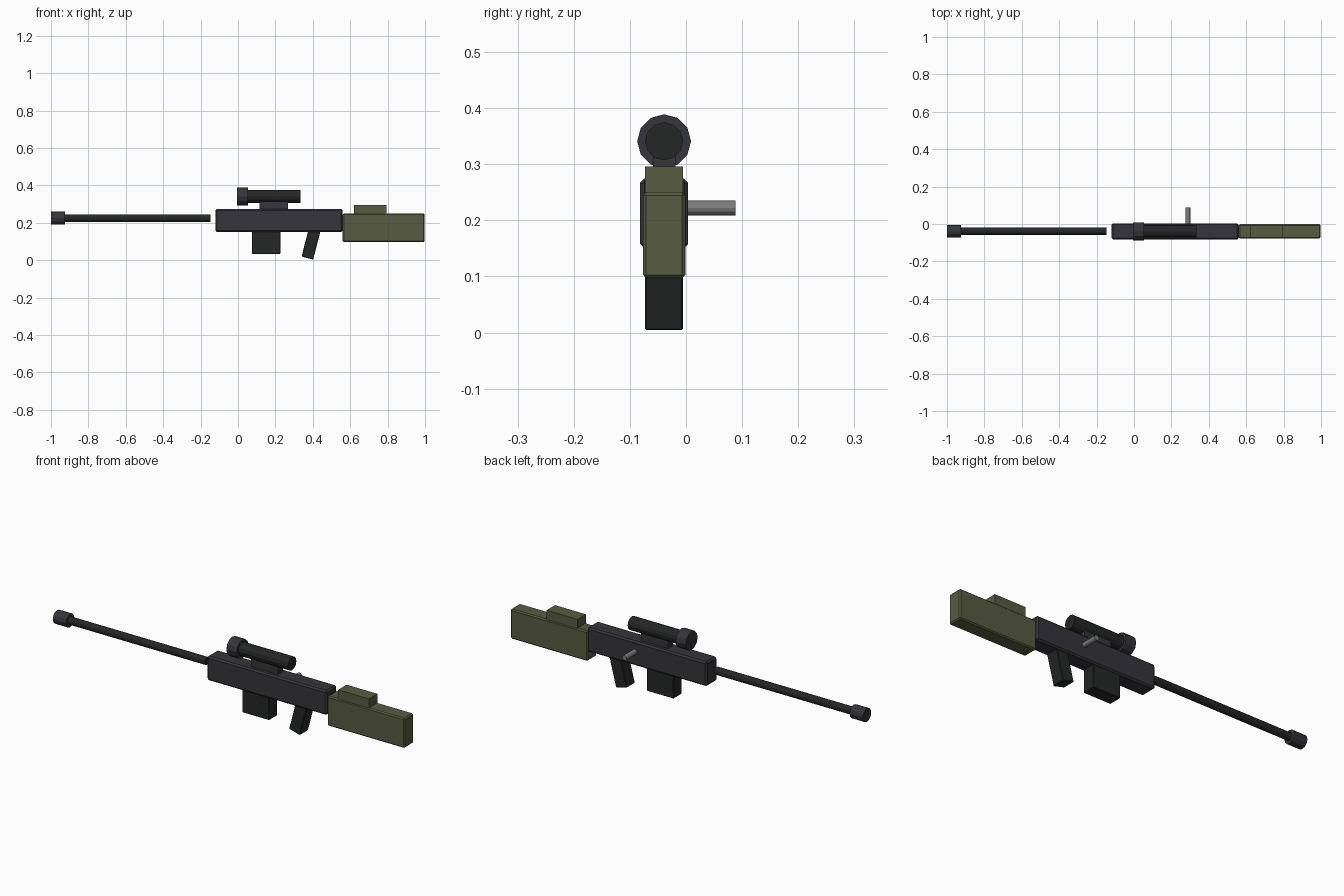
import bpy
from math import radians, pi
from mathutils import Matrix

if "Cube" in bpy.data.objects:
    bpy.data.objects.remove(bpy.data.objects["Cube"])

Y = -0.039  # centre plane of the gun


def material(name, rgb):
    m = bpy.data.materials.new(name)
    m.diffuse_color = (*rgb, 1)
    m.use_nodes = True
    m.node_tree.nodes["Principled BSDF"].inputs["Base Color"].default_value = m.diffuse_color
    return m


GUNMETAL = material("gunmetal", (0.035, 0.035, 0.043))
BLACK = material("black", (0.018, 0.020, 0.019))
OLIVE = material("olive", (0.095, 0.105, 0.052))
STEEL = material("steel", (0.2, 0.2, 0.21))


def finish(name, mat, bevel=0):
    ob = bpy.context.object
    ob.name = name
    ob.data.materials.append(mat)
    if bevel:
        mod = ob.modifiers.new("bevel", 'BEVEL')
        mod.width, mod.segments = bevel, 1
    return ob


def box(name, x, z, width, mat, bevel=0.0, tilt=0):
    """Box spanning x and z ranges, centred on the gun's plane."""
    bpy.ops.mesh.primitive_cube_add(size=1)
    ob = bpy.context.object
    ob.data.transform(Matrix.Diagonal((x[1] - x[0], width, z[1] - z[0], 1)))
    ob.location = ((x[0] + x[1]) / 2, Y, (z[0] + z[1]) / 2)
    ob.rotation_euler.y = tilt
    return finish(name, mat, bevel)


def tube(name, x0, x1, z, r, mat):
    """Twelve-sided cylinder lying along x."""
    bpy.ops.mesh.primitive_cylinder_add(vertices=12, radius=r, depth=x1 - x0,
                                        location=((x0 + x1) / 2, Y, z),
                                        rotation=(0, pi / 2, 0))
    return finish(name, mat)


# Body and stock
box("receiver", (-0.12, 0.56), (0.15, 0.275), 0.086, GUNMETAL, 0.008)
box("stock", (0.56, 0.998), (0.097, 0.25), 0.076, OLIVE, 0.006)
box("cheek_rest", (0.62, 0.795), (0.235, 0.296), 0.068, OLIVE)

# Magazine and raked grip
box("magazine", (0.074, 0.228), (0.034, 0.165), 0.068, BLACK, 0.003)
box("grip", (0.358, 0.422), (0.009, 0.163), 0.068, BLACK, 0.003, radians(14.5))

# Barrel and muzzle
tube("barrel", -0.94, -0.148, 0.225, 0.0195, BLACK)
tube("muzzle", -1.0, -0.925, 0.225, 0.034, GUNMETAL)

# Scope on its mount
box("scope_mount", (0.115, 0.268), (0.27, 0.32), 0.04, GUNMETAL)
tube("scope_tube", 0.04, 0.335, 0.341, 0.034, BLACK)
tube("scope_bell", -0.005, 0.053, 0.341, 0.048, GUNMETAL)

# Bolt handle
bpy.ops.mesh.primitive_cylinder_add(vertices=12, radius=0.013, depth=0.108,
                                    location=(0.288, 0.034, 0.222),
                                    rotation=(pi / 2, 0, 0))
finish("bolt_handle", STEEL)
